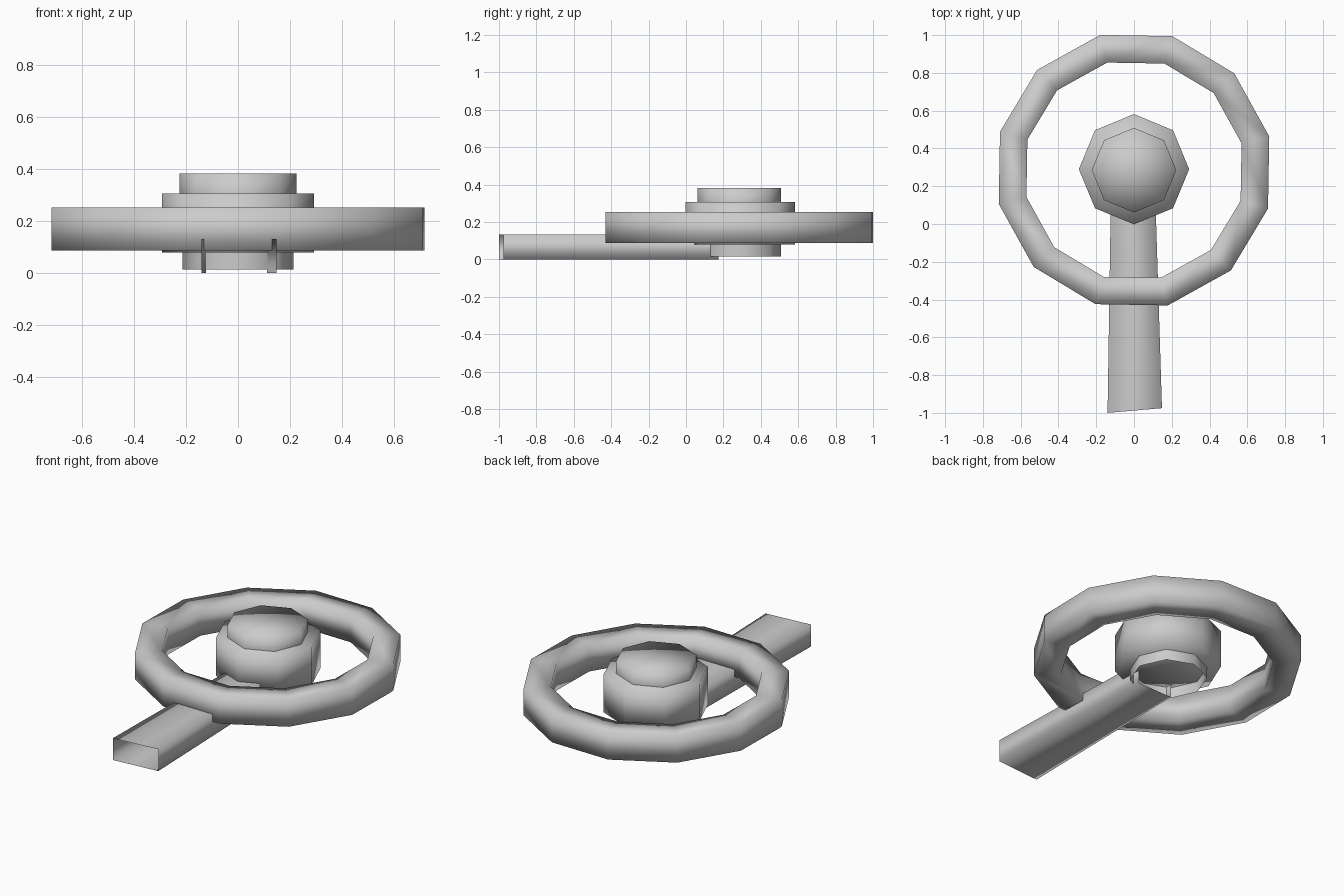
import bpy
import bmesh
from math import cos, sin, radians, tau

if "Cube" in bpy.data.objects:
    bpy.data.objects.remove(bpy.data.objects["Cube"])

CY = 0.285  # shared centre of the wheel and hub along y


def make(name, build):
    mesh = bpy.data.meshes.new(name)
    bm = bmesh.new()
    build(bm)
    bmesh.ops.recalc_face_normals(bm, faces=bm.faces)
    for f in bm.faces:
        f.smooth = True
    bm.to_mesh(mesh)
    bm.free()
    obj = bpy.data.objects.new(name, mesh)
    bpy.context.collection.objects.link(obj)
    return obj


def ring(bm, r, z, n, start=0.0, cy=CY):
    return [bm.verts.new((r * cos(start + tau * i / n),
                          cy + r * sin(start + tau * i / n), z)) for i in range(n)]


def bridge(bm, a, b):
    n = len(a)
    for i in range(n):
        j = (i + 1) % n
        bm.faces.new((a[i], a[j], b[j], b[i]))


def lathe(profile, n, start=0.0, closed=False, caps=(), cy=CY):
    def build(bm):
        rings = [ring(bm, r, z, n, start, cy) for r, z in profile]
        for a, b in zip(rings, rings[1:] + (rings[:1] if closed else [])):
            bridge(bm, a, b)
        for k in caps:  # fan caps with a centre vertex
            c = bm.verts.new((0, cy, profile[k][1]))
            for i in range(n):
                bm.faces.new((rings[k][i], rings[k][(i + 1) % n], c))
    return build


# Twelve-sided wheel with a square section
make("wheel_rim", lathe([(0.738, 0.088), (0.738, 0.252), (0.587, 0.252), (0.587, 0.088)],
                        12, radians(14), closed=True))

# Octagonal hub, its raised cap and the open collar underneath
make("hub_body", lathe([(0.292, 0.08), (0.292, 0.307)], 8, caps=(0, 1), cy=0.29))
make("hub_cap", lathe([(0.224, 0.30), (0.224, 0.382)], 8, caps=(1,)))
make("hub_collar", lathe([(0.213, 0.015), (0.213, 0.09)], 8, cy=0.295,
                         start=radians(2)))


# Hollow rectangular arm, open at both ends and slightly tapered
def arm(bm):
    front, back = [[bm.verts.new(p) for p in
                    ((xl, yl, 0), (xr, yr, 0), (xr, yr, 0.132), (xl, yl, 0.132))]
                   for xl, yl, xr, yr in ((-0.14, -1.0, 0.148, -0.975),
                                          (-0.122, 0.17, 0.112, 0.175))]
    bridge(bm, front, back)


make("support_arm", arm)
